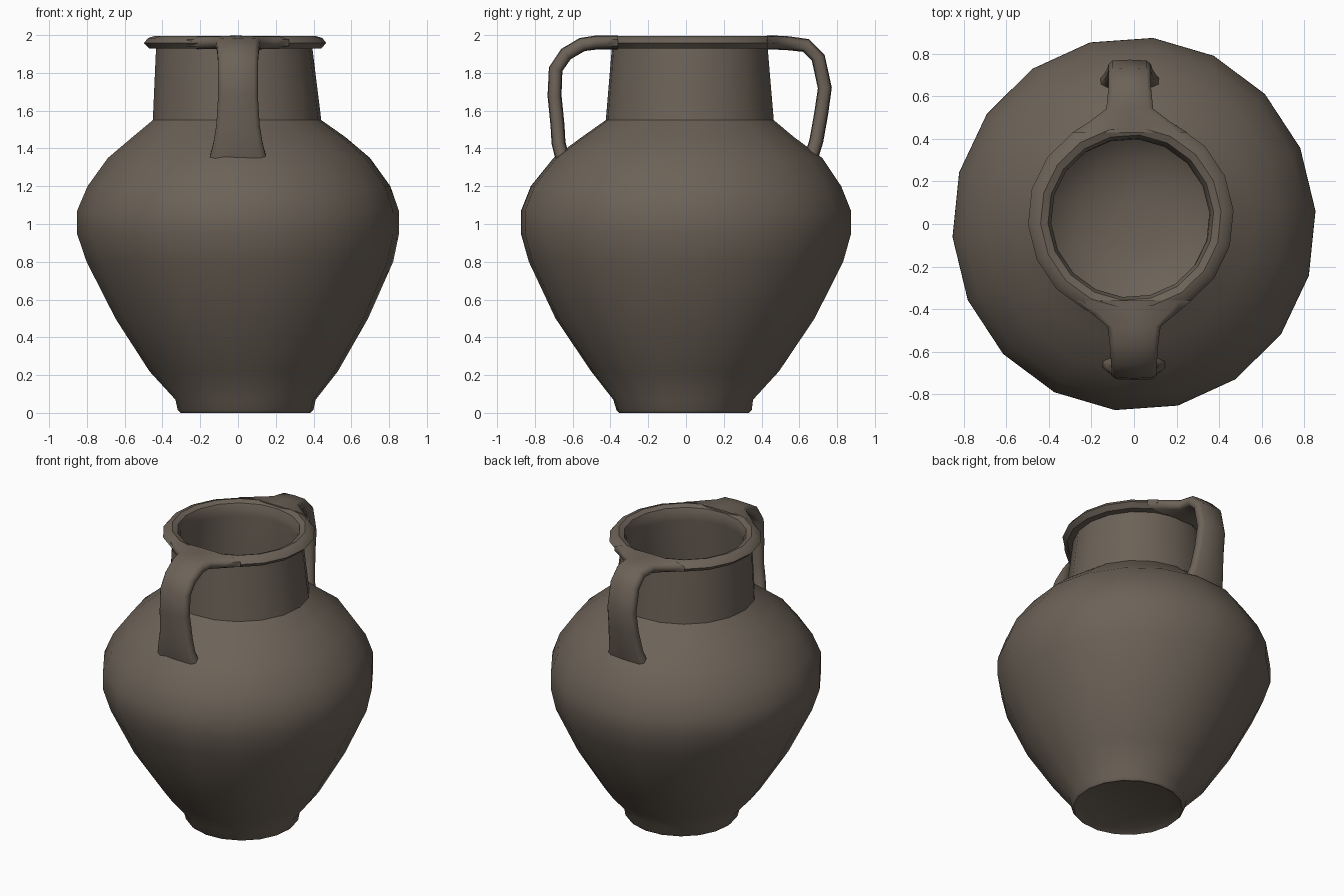
import bpy, bmesh, math
from mathutils import Vector

if "Cube" in bpy.data.objects:
    bpy.data.objects.remove(bpy.data.objects["Cube"])

clay = bpy.data.materials.new("brown_clay")
clay.diffuse_color = (0.15, 0.122, 0.096, 1)
clay.use_nodes = True
clay.node_tree.nodes["Principled BSDF"].inputs["Base Color"].default_value = clay.diffuse_color


def finish(name, rings, angle):
    """Skin a list of closed vertex rings, cap both ends and smooth."""
    bm = bmesh.new()
    loops = [[bm.verts.new(p) for p in ring] for ring in rings]
    for a, b in zip(loops, loops[1:]):
        n = len(a)
        for i in range(n):
            bm.faces.new((a[i], a[(i + 1) % n], b[(i + 1) % n], b[i]))
    bm.faces.new(loops[0])
    bm.faces.new(loops[-1])
    bmesh.ops.recalc_face_normals(bm, faces=bm.faces)
    me = bpy.data.meshes.new(name)
    bm.to_mesh(me)
    bm.free()
    me.materials.append(clay)
    ob = bpy.data.objects.new(name, me)
    bpy.context.collection.objects.link(ob)
    bpy.ops.object.select_all(action='DESELECT')
    ob.select_set(True)
    bpy.context.view_layer.objects.active = ob
    bpy.ops.object.shade_smooth_by_angle(angle=math.radians(angle))


def ring(r, z, cx, cy, n=18):
    stretch = 0.014 if r > 0.6 else 0
    return [(cx + r * (1 - stretch) * math.cos(2 * math.pi * (i + 0.2) / n),
             cy + r * (1 + stretch) * math.sin(2 * math.pi * (i + 0.2) / n), z)
            for i in range(n)]


# jar: foot, belly, shoulder, neck, rim (radius, height, centre x, centre y)
outer = [(0.30, 0.02, 0.04, -0.01), (0.345, 0.0, 0.04, -0.01),
         (0.36, 0.015, 0.04, -0.01), (0.372, 0.07, 0.04, -0.015),
         (0.50, 0.22, 0.03, -0.005), (0.68, 0.50, 0.02, -0.005),
         (0.825, 0.80, 0.01, 0), (0.867, 0.95, 0, 0), (0.866, 1.07, 0, 0),
         (0.815, 1.20, 0.005, 0), (0.705, 1.35, 0.005, 0.01),
         (0.565, 1.46, 0.005, 0.01), (0.447, 1.55, -0.005, 0.02),
         (0.415, 1.93, -0.02, 0.02)]
rim = [(0.455, 1.928), (0.484, 1.958), (0.462, 1.985), (0.425, 1.996),
       (0.39, 1.982), (0.375, 1.945)]
profile = outer + [(r, z, -0.015, 0.03) for r, z in rim]
# hollow inside follows the outer wall
profile += [(0.375, 1.90, -0.02, 0.025)]
profile += [(r - 0.045, z - 0.02, cx, cy) for r, z, cx, cy in outer[12:3:-1]]
profile += [(0.30, 0.09, 0.03, 0), (0.12, 0.06, 0.03, 0)]
finish("jar", [ring(*p) for p in profile], 38)


def handle(name, path, cx, half_thick=0.037):
    """Sweep a rounded flat section along (y, z, half width) points."""
    sec = [(-1, -0.45), (-0.8, -0.9), (0, -1), (0.8, -0.9), (1, -0.45),
           (1, 0.45), (0.8, 0.9), (0, 1), (-0.8, 0.9), (-1, 0.45)]
    rings = []
    for i, (y, z, w) in enumerate(path):
        a, b = path[max(i - 1, 0)], path[min(i + 1, len(path) - 1)]
        t = Vector((b[0] - a[0], b[1] - a[1])).normalized()
        rings.append([(cx + u * w, y - t.y * v * half_thick,
                       z + t.x * v * half_thick) for u, v in sec])
    finish(name, rings, 60)


# two strap handles, flared where they meet rim and shoulder
handle("front_handle", [(-0.36, 1.96, 0.27), (-0.42, 1.96, 0.20),
                        (-0.48, 1.96, 0.125), (-0.55, 1.95, 0.115),
                        (-0.635, 1.90, 0.108), (-0.69, 1.82, 0.105),
                        (-0.696, 1.68, 0.105), (-0.68, 1.52, 0.115),
                        (-0.675, 1.43, 0.13), (-0.655, 1.35, 0.15)], 0.0)
handle("back_handle", [(0.43, 1.96, 0.27), (0.48, 1.96, 0.19),
                       (0.54, 1.957, 0.11), (0.635, 1.945, 0.1),
                       (0.70, 1.88, 0.1), (0.735, 1.72, 0.1),
                       (0.715, 1.58, 0.105), (0.69, 1.44, 0.12),
                       (0.665, 1.36, 0.14)], -0.02)
